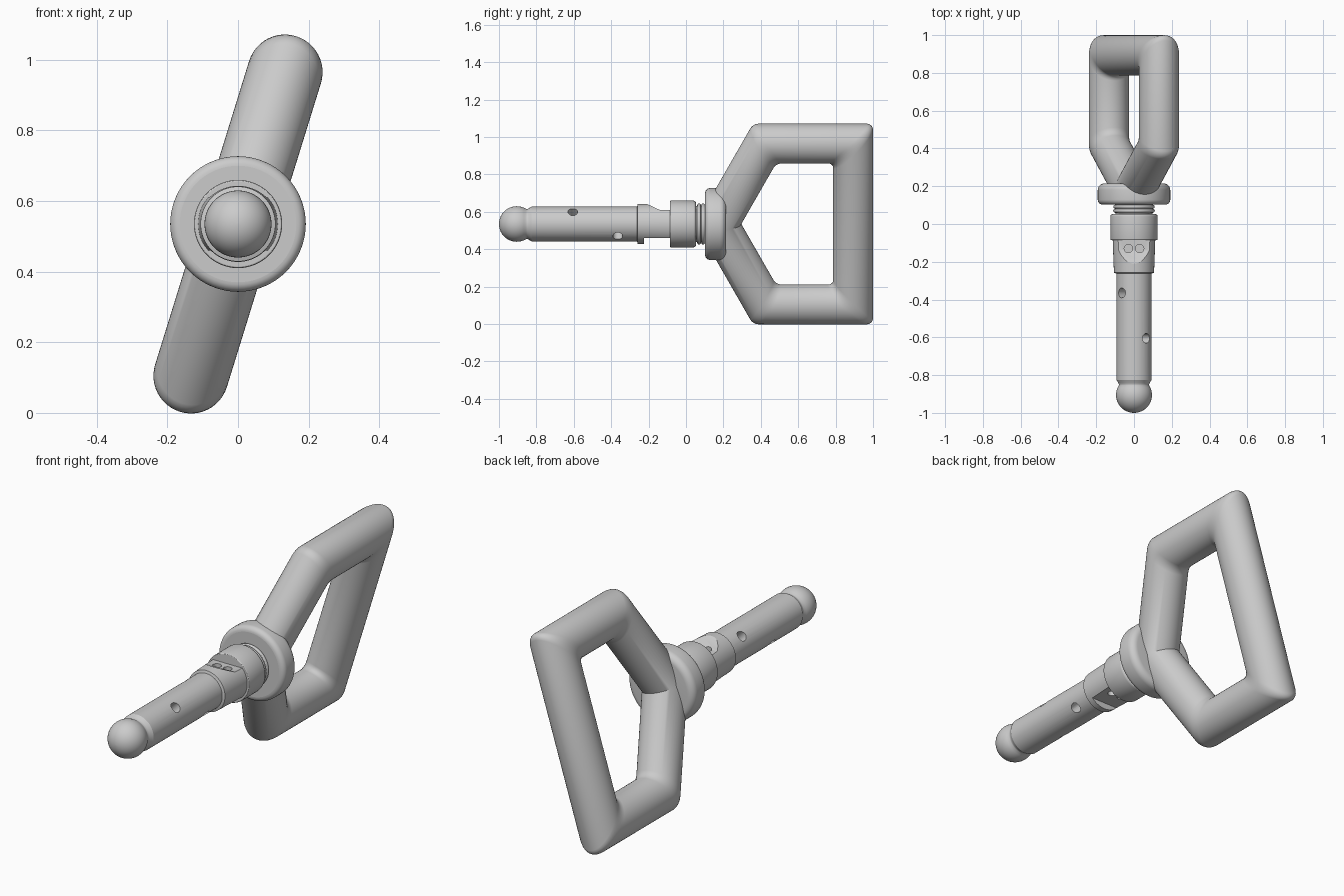
import bpy, bmesh, math
from mathutils import Vector

if "Cube" in bpy.data.objects:
    bpy.data.objects.remove(bpy.data.objects["Cube"])

ZC = 0.535                      # height of the shaft axis
TILT = math.radians(17.2)       # handle leans about the shaft axis


def make_object(name, bm):
    bmesh.ops.recalc_face_normals(bm, faces=bm.faces)
    me = bpy.data.meshes.new(name)
    bm.to_mesh(me)
    bm.free()
    ob = bpy.data.objects.new(name, me)
    bpy.context.collection.objects.link(ob)
    return ob


def smooth(ob, angle=30):
    bpy.ops.object.select_all(action='DESELECT')
    ob.select_set(True)
    bpy.context.view_layer.objects.active = ob
    bpy.ops.object.shade_smooth_by_angle(angle=math.radians(angle))


def skin(bm, rings, closed=False):
    n = len(rings[0])
    for i in range(len(rings) - (0 if closed else 1)):
        a, b = rings[i], rings[(i + 1) % len(rings)]
        for k in range(n):
            bm.faces.new((a[k], a[(k + 1) % n], b[(k + 1) % n], b[k]))


def lathe(name, profile, seg=64):
    """Revolve (y, radius) points around the shaft axis."""
    bm = bmesh.new()
    rings = [[bm.verts.new((r * math.cos(2 * math.pi * k / seg), y,
                            ZC + r * math.sin(2 * math.pi * k / seg)))
              for k in range(seg)] for y, r in profile]
    skin(bm, rings)
    bm.faces.new(rings[0])
    bm.faces.new(rings[-1])
    return make_object(name, bm)


def arc(y, r, rad, a0, a1, n=6):
    return [(y + rad * math.cos(math.radians(a0 + (a1 - a0) * i / n)),
             r + rad * math.sin(math.radians(a0 + (a1 - a0) * i / n)))
            for i in range(n + 1)]


def prism(name, pts, half):
    """Extrude a (y, z offset) outline sideways along x."""
    bm = bmesh.new()
    rings = [[bm.verts.new((x, y, ZC + z)) for y, z in pts] for x in (-half, half)]
    skin(bm, rings)
    for r in rings:
        bm.faces.new(r)
    return make_object(name, bm)


def rod(name, a, b, radius, seg=24):
    a, b = Vector(a), Vector(b)
    bm = bmesh.new()
    q = (b - a).to_track_quat('Z', 'Y')
    rings = [[bm.verts.new(p + q @ Vector((radius * math.cos(2 * math.pi * k / seg),
                                           radius * math.sin(2 * math.pi * k / seg), 0)))
              for k in range(seg)] for p in (a, b)]
    skin(bm, rings)
    for r in rings:
        bm.faces.new(r)
    return make_object(name, bm)


def cut(ob, cutter):
    cutter.hide_render = True
    m = ob.modifiers.new("cut", 'BOOLEAN')
    m.operation, m.solver, m.object = 'DIFFERENCE', 'EXACT', cutter
    bpy.context.view_layer.objects.active = ob
    bpy.ops.object.modifier_apply(modifier=m.name)
    bpy.data.objects.remove(cutter)


# Shaft with ball tip and wider socket
ball = [(-0.905 - 0.095 * math.cos(math.radians(a)), 0.095 * math.sin(math.radians(a)))
        for a in range(2, 123, 8)]
shaft = lathe("shaft", ball + [(-0.85, 0.08), (-0.842, 0.083), (-0.825, 0.093),
                               (-0.262, 0.093), (-0.258, 0.106), (-0.21, 0.108),
                               (-0.05, 0.114), (0.0, 0.114)])

# Flats on the socket: ramped above, stepped below
cut(shaft, prism("flat_cutter_top", [(-0.04, 0.075), (-0.14, 0.075), (-0.2, 0.103),
                                     (-0.225, 0.117), (-0.225, 0.2), (-0.04, 0.2)], 0.2))
cut(shaft, prism("flat_cutter_bottom", [(-0.04, -0.075), (-0.225, -0.075),
                                        (-0.225, -0.2), (-0.04, -0.2)], 0.2))
for side in (-1, 1):
    for x in (-0.03, 0.03):
        cut(shaft, rod("socket_hole_cutter", (x, -0.13, ZC + side * 0.035),
                       (x, -0.13, ZC + side * 0.2), 0.022))

# Diagonal cross holes through the shaft
for y, s in ((-0.605, 1), (-0.365, -1)):
    cut(shaft, rod("cross_hole_cutter", (-0.2 * s, y, ZC - 0.2),
                   (0.2 * s, y, ZC + 0.2), 0.026))
smooth(shaft)

# Collar behind the socket, and grooved neck
smooth(lathe("collar", [(-0.085, 0.1), (-0.085, 0.12)] + arc(-0.08, 0.12, 0.005, 180, 90, 3)
             + arc(0.04, 0.112, 0.013, 90, 0, 4) + [(0.053, 0.09)]))
smooth(lathe("neck", [(0.03, 0.097), (0.058, 0.097)] + arc(0.07, 0.1, 0.01, 180, 0)
             + arc(0.092, 0.1, 0.01, 180, 0) + [(0.12, 0.097)]))

# Rounded flange
smooth(lathe("flange", [(0.102, 0.06), (0.102, 0.165)] + arc(0.129, 0.165, 0.027, 180, 90)
             + arc(0.18, 0.157, 0.035, 90, 0) + [(0.215, 0.06)]))

# Five-sided tubular handle with mitred, slightly rounded corners
R, SEG = 0.1065, 48
path = [Vector(p) for p in ((0.173, 0), (0.42, -0.45), (0.893, -0.45),
                            (0.893, 0.45), (0.42, 0.45))]
up = Vector((math.sin(TILT), 0, math.cos(TILT)))
fwd = Vector((0, 1, 0))
side = up.cross(fwd)
bm = bmesh.new()
rings = []
for i, p in enumerate(path):
    d0 = (p - path[i - 1]).normalized()
    d1 = (path[(i + 1) % len(path)] - p).normalized()
    n0, n1 = Vector((d0.y, -d0.x)), Vector((d1.y, -d1.x))
    m = (n0 + n1).normalized()
    m /= m.dot(n0)
    ring = []
    for k in range(SEG):
        a = 2 * math.pi * k / SEG
        q = p + m * R * math.cos(a)
        ring.append(bm.verts.new(Vector((0, 0, ZC)) + fwd * q.x + up * q.y
                                 + side * R * math.sin(a)))
    rings.append(ring)
skin(bm, rings, closed=True)
corner_edges = [bm.edges.get((r[k], r[(k + 1) % SEG])) for r in rings[1:] for k in range(SEG)]
bmesh.ops.bevel(bm, geom=corner_edges, offset=0.028, offset_type='OFFSET',
                segments=4, profile=0.5, affect='EDGES')
smooth(make_object("handle", bm), 35)
